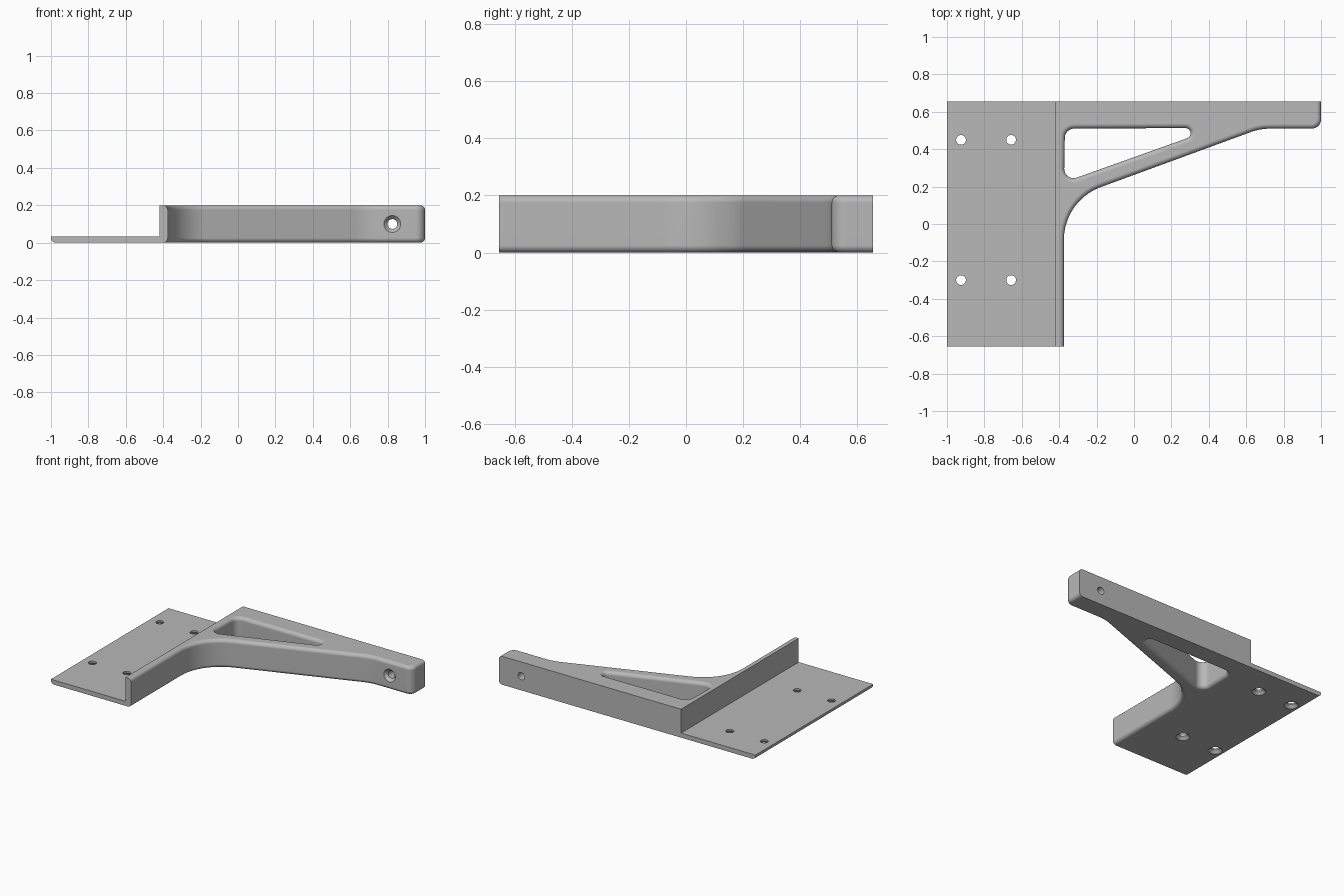
import bpy, bmesh
from math import pi, sin, cos, tan, radians
from mathutils import Vector, Matrix, geometry

if "Cube" in bpy.data.objects:
    bpy.data.objects.remove(bpy.data.objects["Cube"], do_unlink=True)

HEIGHT, BACK, WALL, ROUND = 0.2, 0.655, -0.42, 0.025
PLATE_T = 0.032

grey = bpy.data.materials.new("plain grey")
grey.use_nodes = True
colour = (0.48, 0.48, 0.48, 1)
grey.diffuse_color = colour
grey.node_tree.nodes["Principled BSDF"].inputs["Base Color"].default_value = colour


def make_object(name, bm):
    bmesh.ops.recalc_face_normals(bm, faces=bm.faces)
    mesh = bpy.data.meshes.new(name)
    bm.to_mesh(mesh)
    bm.free()
    mesh.materials.append(grey)
    obj = bpy.data.objects.new(name, mesh)
    bpy.context.collection.objects.link(obj)
    return obj


def fillet(corners, steps=10):
    """Outline from (x, y, radius) corners, with arcs where radius > 0."""
    out = []
    for i, (x, y, r) in enumerate(corners):
        p = Vector((x, y))
        if r == 0:
            out.append(p)
            continue
        a = (Vector(corners[i - 1][:2]) - p).normalized()
        b = (Vector(corners[(i + 1) % len(corners)][:2]) - p).normalized()
        half = a.angle(b) / 2
        centre = p + (a + b).normalized() * r / sin(half)
        start = p + a * r / tan(half) - centre
        sweep = (pi - 2 * half) * (1 if a.cross(b) < 0 else -1)
        for k in range(steps + 1):
            out.append(centre + Matrix.Rotation(sweep * k / steps, 2) @ start)
    return out


def prism(outline, height):
    bm = bmesh.new()
    face = bm.faces.new([bm.verts.new((p.x, p.y, 0)) for p in outline])
    top = bmesh.ops.extrude_face_region(bm, geom=[face])["geom"]
    verts = [v for v in top if isinstance(v, bmesh.types.BMVert)]
    bmesh.ops.translate(bm, verts=verts, vec=(0, 0, height))
    return bm


def loft(name, rings, matrix=Matrix()):
    """Closed cutter through rings of equal point count: [(outline, z), ...]."""
    bm = bmesh.new()
    loops = [[bm.verts.new(matrix @ Vector((p[0], p[1], z))) for p in pts] for pts, z in rings]
    n = len(loops[0])
    for lo, hi in zip(loops, loops[1:]):
        for i in range(n):
            j = (i + 1) % n
            bm.faces.new((lo[i], lo[j], hi[j], hi[i]))
    bm.faces.new(loops[0])
    bm.faces.new(loops[-1])
    return make_object(name, bm)


def circle(r, n=32):
    return [(r * cos(2 * pi * i / n), r * sin(2 * pi * i / n)) for i in range(n)]


def countersunk(name, length, matrix):
    """Screw hole along z with its wide mouth at z = 0."""
    rings = [(circle(0.045), -0.01), (circle(0.045), 0), (circle(0.026), 0.02),
             (circle(0.026), length + 0.01)]
    return loft(name, rings, matrix)


def finish(obj, cutters):
    bpy.ops.object.select_all(action="DESELECT")
    obj.select_set(True)
    bpy.context.view_layer.objects.active = obj
    for cutter in cutters:
        mod = obj.modifiers.new("cut", "BOOLEAN")
        mod.operation, mod.solver, mod.object = "DIFFERENCE", "EXACT", cutter
        bpy.ops.object.modifier_apply(modifier=mod.name)
        bpy.data.objects.remove(cutter, do_unlink=True)
    bpy.ops.object.shade_smooth_by_angle(angle=radians(35))
    mod = obj.modifiers.new("clean shading", "WEIGHTED_NORMAL")
    mod.keep_sharp = True


# Bracket: upright wall, brace and arm as one outline
outline = fillet([(WALL, BACK, 0), (WALL, -BACK, 0), (-0.375, -BACK, 0), (-0.375, 0.125, 0.3),
                  (0.675, 0.51, 0.3), (1, 0.51, 0.05), (1, BACK, 0)])
bm = prism(outline, HEIGHT)


def is_rounded(edge):
    a, b = (v.co for v in edge.verts)
    mid = (a + b) / 2
    return abs(a.z - b.z) < 1e-5 and mid.x > WALL + 0.001 and abs(mid.y) < BACK - 0.001


bmesh.ops.bevel(bm, geom=[e for e in bm.edges if is_rounded(e)], offset=ROUND,
                segments=5, profile=0.5, affect="EDGES")
bracket = make_object("bracket_arm", bm)

# Brace window: hull of three corner circles, flared at both ends
corner_circles = [(-0.32, 0.46, 0.05), (-0.323, 0.295, 0.05), (0.275, 0.485, 0.028)]


def window_ring(grow):
    pts = []
    n = len(corner_circles)
    for i, (x, y, r) in enumerate(corner_circles):
        normals = []
        for c, d in ((corner_circles[i - 1], (x, y, r)), ((x, y, r), corner_circles[(i + 1) % n])):
            run = Vector((d[0] - c[0], d[1] - c[1]))
            tilt = (c[2] - d[2]) / run.length
            side = Vector((run.y, -run.x)).normalized()
            normals.append(side * (1 - tilt * tilt) ** 0.5 + run.normalized() * tilt)
        sweep = -normals[0].angle_signed(normals[1])
        for k in range(9):
            pts.append(Vector((x, y)) + Matrix.Rotation(sweep * k / 8, 2) @ normals[0] * (r + grow))
    return pts


flare = [(ROUND * (1 - sin(t)), ROUND * (1 - cos(t))) for t in (pi / 2 * k / 5 for k in range(6))]
rings = [(window_ring(ROUND), -0.01)]
rings += [(window_ring(g), z) for g, z in flare]
rings += [(window_ring(g), HEIGHT - z) for g, z in reversed(flare)]
rings += [(window_ring(ROUND), HEIGHT + 0.01)]
window = loft("window_cutter", rings)

# Screw hole through the arm tip, mouth on the front
to_back = Matrix.Translation((0.825, 0.51, 0.1)) @ Matrix.Rotation(-pi / 2, 4, "X")
finish(bracket, [window, countersunk("tip_hole_cutter", BACK - 0.51, to_back)])

# Mounting plate with its outer lower edge rounded
bm = prism([Vector(p) for p in ((-1, -BACK), (WALL, -BACK), (WALL, BACK), (-1, BACK))], PLATE_T)
low_edge = [e for e in bm.edges if all(v.co.x < -0.99 and v.co.z < 0.001 for v in e.verts)]
bmesh.ops.bevel(bm, geom=low_edge, offset=ROUND, segments=5, profile=0.5, affect="EDGES")
plate = make_object("mounting_plate", bm)
finish(plate, [countersunk("plate_hole_cutter", PLATE_T, Matrix.Translation((x, y, 0)))
               for x in (-0.925, -0.657) for y in (-0.3, 0.45)])
